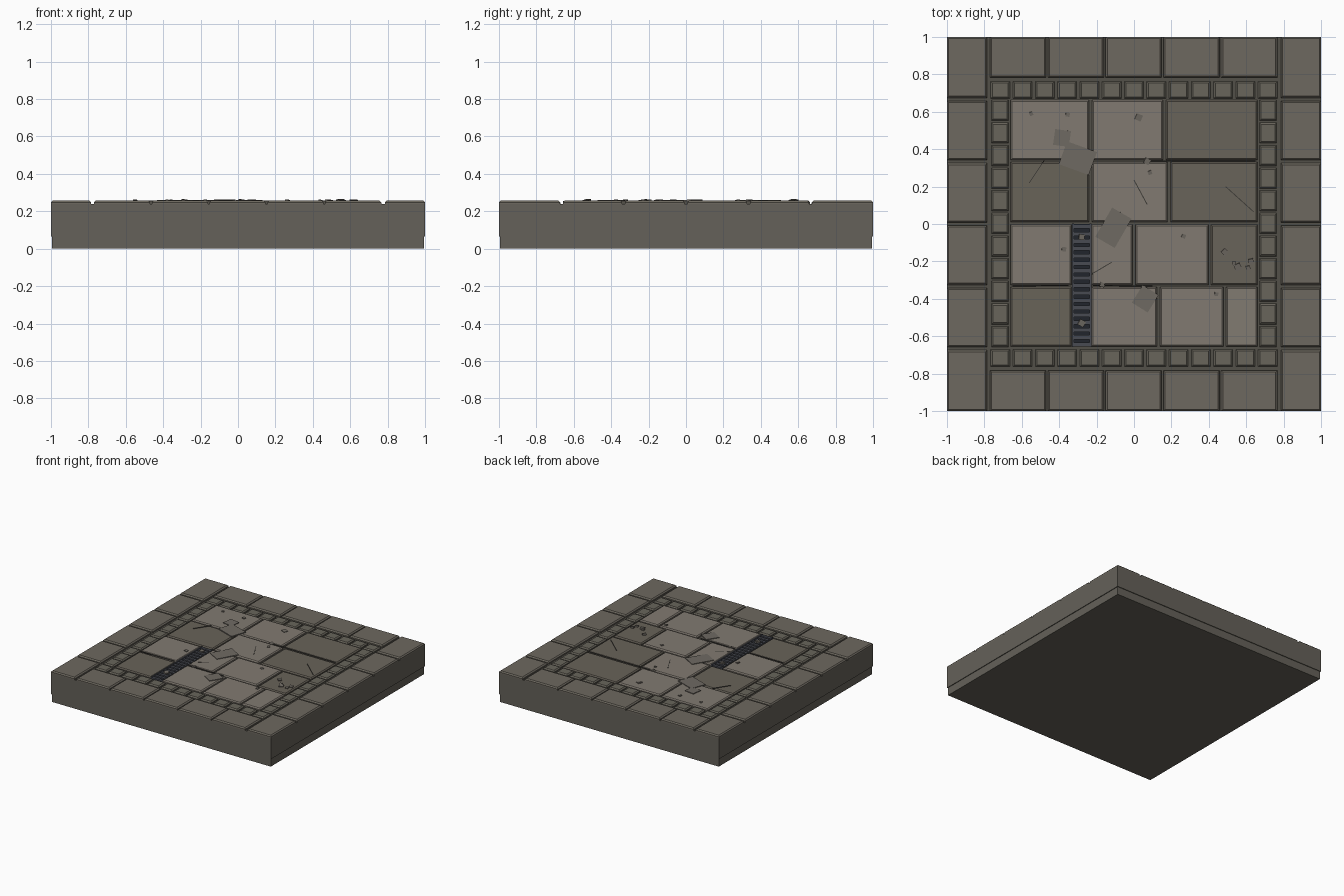
import bpy, bmesh, math, random
from mathutils import Matrix, Vector

if "Cube" in bpy.data.objects:
    bpy.data.objects.remove(bpy.data.objects["Cube"])

random.seed(4)
FLOOR = 0.238


def mat(name, r, g, b):
    m = bpy.data.materials.new(name)
    m.diffuse_color = (r, g, b, 1)
    m.use_nodes = True
    m.node_tree.nodes["Principled BSDF"].inputs["Base Color"].default_value = m.diffuse_color
    return m


GROUT = mat("grout", 0.085, 0.08, 0.065)
SIDE = mat("side_stone", 0.13, 0.12, 0.10)
EDGE = mat("border_stone", 0.155, 0.14, 0.115)
TRIM = mat("trim_stone", 0.14, 0.13, 0.105)
PALE = mat("pale_flagstone", 0.22, 0.195, 0.165)
DARK = mat("dark_flagstone", 0.14, 0.125, 0.10)
RUBBLE = mat("rubble_stone", 0.16, 0.145, 0.125)
CRACK = mat("crack", 0.05, 0.047, 0.04)
IRON = mat("iron", 0.065, 0.07, 0.085)
PIT = mat("drain_dark", 0.015, 0.018, 0.025)


def finish(name, bm, *mats):
    bmesh.ops.recalc_face_normals(bm, faces=bm.faces)
    me = bpy.data.meshes.new(name)
    bm.to_mesh(me)
    bm.free()
    ob = bpy.data.objects.new(name, me)
    bpy.context.collection.objects.link(ob)
    for m in mats:
        me.materials.append(m)
    return ob


def box(bm, x0, x1, y0, y1, z0, z1, rot=0.0, tilt=0.0):
    c = Vector(((x0 + x1) / 2, (y0 + y1) / 2, (z0 + z1) / 2))
    m = (Matrix.Translation(c) @ Matrix.Rotation(rot, 4, 'Z') @ Matrix.Rotation(tilt, 4, 'X')
         @ Matrix.Diagonal((x1 - x0, y1 - y0, z1 - z0, 1)))
    return bmesh.ops.create_cube(bm, size=1, matrix=m)["verts"]


def tile(bm, x0, x1, y0, y1, top, inset=0.009, mat_index=0, jitter=0.0):
    """Stone block with a chamfered top edge."""
    rings = []
    for z, d in ((FLOOR - 0.003, 0), (top - inset, 0), (top, inset)):
        rings.append([bm.verts.new((x, y, z + (random.uniform(-jitter, jitter) if d else 0)))
                      for x, y in ((x0 + d, y0 + d), (x1 - d, y0 + d),
                                   (x1 - d, y1 - d), (x0 + d, y1 - d))])
    faces = [bm.faces.new(rings[-1])]
    faces.append(bm.faces.new(rings[0][::-1]))
    for a, b in zip(rings, rings[1:]):
        for i in range(4):
            j = (i + 1) % 4
            faces.append(bm.faces.new((a[i], a[j], b[j], b[i])))
    for f in faces:
        f.material_index = mat_index


# slab body with a slightly recessed foot
bm = bmesh.new()
box(bm, -1, 1, -1, 1, 0.065, FLOOR)
for f in bm.faces:
    f.normal_update()
    f.material_index = 1 if f.normal.z > 0.9 else 0
finish("slab", bm, SIDE, GROUT)
bm = bmesh.new()
box(bm, -0.994, 0.994, -0.994, 0.994, 0, 0.066)
finish("slab_foot", bm, SIDE)

# outer border blocks
bm = bmesh.new()
for s in (-1, 1):
    for i in range(6):
        y0, y1 = -1 + i / 3, -1 + (i + 1) / 3
        xs = sorted((s, s * 0.785))
        tile(bm, *xs, y0 + (0.008 if i else 0), y1 - (0.008 if i < 5 else 0), 0.257)
    for i in range(5):
        x0 = -0.77 + i * 0.309
        tile(bm, x0, x0 + 0.3, *sorted((s, s * 0.782)), 0.257)
finish("border_blocks", bm, EDGE)

# small trim cobbles
bm = bmesh.new()
for s in (-1, 1):
    for i in range(13):
        c = -0.715 + i * 1.43 / 12
        tile(bm, c - 0.051, c + 0.051, s * 0.717 - 0.046, s * 0.717 + 0.046, 0.254)
    for i in range(11):
        c = -0.602 + i * 0.121
        tile(bm, s * 0.717 - 0.046, s * 0.717 + 0.046, c - 0.055, c + 0.055, 0.254)
finish("trim_cobbles", bm, TRIM)

# centre flagstones: row range, then (x0, x1, dark?)
rows = [
    ((0.342, 0.662), [(-0.66, -0.24, 0), (-0.225, 0.155, 0), (0.17, 0.66, 1)]),
    ((0.012, 0.332), [(-0.66, -0.24, 1), (-0.225, 0.178, 0), (0.195, 0.66, 1)]),
    ((-0.325, -0.004), [(-0.66, -0.333, 0), (-0.228, -0.007, 0), (0.008, 0.398, 0), (0.412, 0.66, 1)]),
    ((-0.655, -0.336), [(-0.66, -0.333, 1), (-0.228, 0.123, 0), (0.138, 0.478, 0), (0.492, 0.66, 0)]),
]
bm = bmesh.new()
for (y0, y1), cells in rows:
    for x0, x1, dark in cells:
        tile(bm, x0, x1, y0, y1, 0.253 if dark else 0.256, 0.008, dark, 0.001)
finish("flagstones", bm, PALE, DARK)

# drain: dark floor, rails and cross bars
bm = bmesh.new()
box(bm, -0.33, -0.23, -0.655, 0, FLOOR - 0.002, FLOOR + 0.003)
finish("drain_floor", bm, PIT)
bm = bmesh.new()
for x in (-0.327, -0.233):
    box(bm, x - 0.005, x + 0.005, -0.657, 0.002, FLOOR, 0.256)
for i in range(17):
    y = -0.645 + i * 0.0395
    box(bm, -0.325, -0.235, y - 0.011, y + 0.011, FLOOR + 0.003, 0.252)
finish("drain_grate", bm, IRON)

# broken flat slabs: x, y, width, depth, turn in degrees
bm = bmesh.new()
for x, y, w, d, a in ((-0.385, 0.46, 0.085, 0.085, -8), (-0.3, 0.352, 0.17, 0.13, -20),
                      (-0.11, -0.02, 0.12, 0.18, -30), (0.06, -0.4, 0.1, 0.11, -32)):
    box(bm, x - w / 2, x + w / 2, y - d / 2, y + d / 2, 0.251, 0.261, math.radians(a), 0.01)
finish("broken_slabs", bm, RUBBLE)

# scattered pebbles
bm = bmesh.new()
for x, y in ((-0.55, 0.59), (-0.355, 0.585), (0.025, 0.57), (0.085, 0.275), (-0.375, -0.135),
             (0.265, -0.065), (0.485, -0.15), (0.555, -0.23), (0.625, -0.2), (0.535, -0.21),
             (0.61, -0.235), (0.44, -0.375), (-0.17, -0.325), (0.07, 0.335), (-0.28, -0.07),
             (-0.28, -0.53)):
    r = random.uniform(0.009, 0.018)
    box(bm, x - r, x + r, y - r, y + r, 0.248, 0.262, random.uniform(0, 1.5), 0.15)
finish("pebbles", bm, RUBBLE)

# hairline cracks, from point to point
bm = bmesh.new()
for ax, ay, bx, by in ((-0.56, 0.22, -0.48, 0.34), (0.0, 0.235, 0.07, 0.105), (0.49, 0.2, 0.64, 0.065),
                       (-0.23, -0.27, -0.12, -0.205), (0.06, 0.337, 0.65, 0.337),
                       (-0.65, -0.332, -0.35, -0.328), (-0.22, -0.329, 0.1, -0.332)):
    l = math.hypot(bx - ax, by - ay)
    cx, cy = (ax + bx) / 2, (ay + by) / 2
    box(bm, cx - l / 2, cx + l / 2, cy - 0.0025, cy + 0.0025, 0.25, 0.2575, math.atan2(by - ay, bx - ax))
finish("cracks", bm, CRACK)
